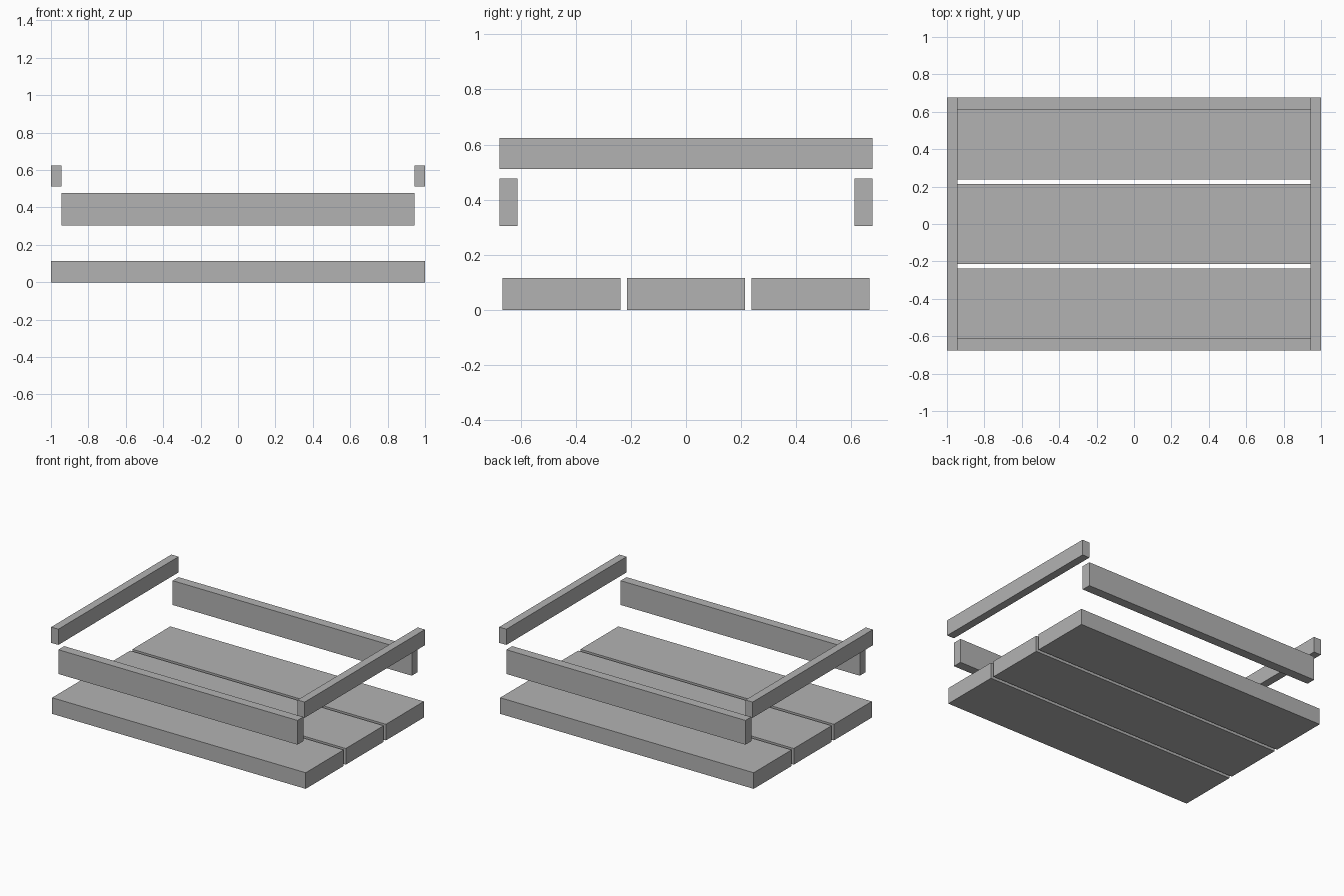
import bpy

cube = bpy.data.objects.get("Cube")
if cube:
    bpy.data.objects.remove(cube, do_unlink=True)

# Single plain colour
grey = bpy.data.materials.new("plain_grey")
grey.use_nodes = True
colour = (0.45, 0.45, 0.45, 1)
grey.diffuse_color = colour
grey.node_tree.nodes["Principled BSDF"].inputs["Base Color"].default_value = colour


def board(name, size, centre):
    """A square-edged board."""
    bpy.ops.mesh.primitive_cube_add(size=1, location=centre)
    obj = bpy.context.object
    obj.name = name
    obj.scale = size
    bpy.ops.object.transform_apply(location=False, rotation=False, scale=True)
    obj.data.materials.append(grey)


# Three floor planks with narrow gaps
for name, y in (("front", -0.452), ("middle", 0), ("back", 0.452)):
    board(name + "_plank", (2, 0.427, 0.115), (0, y, 0.0575))

# Long rails floating above the planks, at front and back
for name, side in (("front", -1), ("back", 1)):
    board(name + "_rail", (1.886, 0.066, 0.173), (0, side * 0.644, 0.3905))

# Short rails above those, at the two ends
for name, side in (("right", -1), ("left", 1)):
    board(name + "_rail", (0.057, 1.354, 0.112), (side * 0.9715, 0, 0.567))
